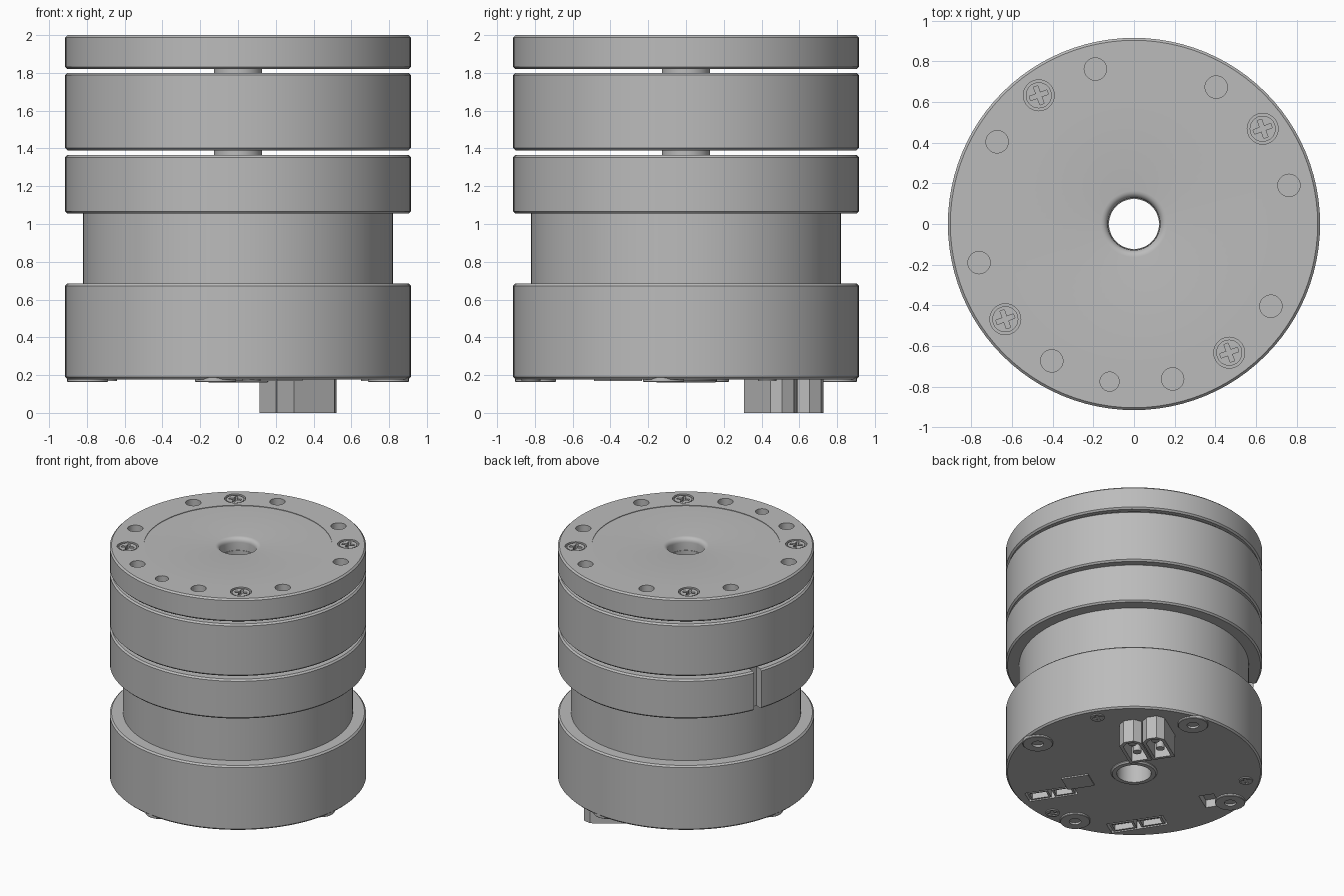
import bpy, bmesh, math
from mathutils import Matrix, Vector

if "Cube" in bpy.data.objects:
    bpy.data.objects.remove(bpy.data.objects["Cube"], do_unlink=True)

metal = bpy.data.materials.new("grey_metal")
metal.use_nodes = True
GREY = (0.5, 0.5, 0.5, 1)
metal.diffuse_color = GREY
metal.node_tree.nodes["Principled BSDF"].inputs["Base Color"].default_value = GREY

BORE, RIM = 0.128, 0.915
BOARD = math.radians(33)     # direction in which the underside parts are laid out


def finish(name, bm, at=(0, 0, 0), turn=0.0):
    bmesh.ops.recalc_face_normals(bm, faces=bm.faces[:])
    bm.transform(Matrix.Translation(at) @ Matrix.Rotation(turn, 4, 'Z'))
    mesh = bpy.data.meshes.new(name)
    bm.to_mesh(mesh)
    bm.free()
    mesh.materials.append(metal)
    ob = bpy.data.objects.new(name, mesh)
    bpy.context.collection.objects.link(ob)
    return ob


def select(ob):
    bpy.ops.object.select_all(action='DESELECT')
    ob.select_set(True)
    bpy.context.view_layer.objects.active = ob


def smooth(ob):
    select(ob)
    bpy.ops.object.shade_smooth_by_angle(angle=math.radians(30))
    return ob


def lathe(name, profile, at=(0, 0, 0), steps=96):
    """Turn a closed (radius, height) loop around z."""
    bm = bmesh.new()
    rows = []
    for i in range(steps):
        a = math.tau * i / steps
        rows.append([bm.verts.new((r * math.cos(a), r * math.sin(a), z)) for r, z in profile])
    n = len(profile)
    for i in range(steps):
        a, b = rows[i], rows[(i + 1) % steps]
        for j in range(n):
            k = (j + 1) % n
            bm.faces.new((a[j], b[j], b[k], a[k]))
    return smooth(finish(name, bm, at))


def ring(name, inner, outer, z0, z1, bevel=0.012, at=(0, 0, 0), steps=96):
    return lathe(name, [(inner, z0), (outer - bevel, z0), (outer, z0 + bevel),
                        (outer, z1 - bevel), (outer - bevel, z1), (inner, z1)], at, steps)


def prism(name, outline, z0, z1, at=(0, 0), turn=0.0):
    bm = bmesh.new()
    face = bm.faces.new([bm.verts.new((x, y, z0)) for x, y in outline])
    up = bmesh.ops.extrude_face_region(bm, geom=[face])
    bmesh.ops.translate(bm, vec=(0, 0, z1 - z0),
                        verts=[v for v in up["geom"] if isinstance(v, bmesh.types.BMVert)])
    return finish(name, bm, (at[0], at[1], 0), turn)


def box(name, sx, sy, z0, z1, at, turn=0.0):
    x, y = sx / 2, sy / 2
    return prism(name, [(-x, -y), (x, -y), (x, y), (-x, y)], z0, z1, at, turn)


def disc(name, r, z0, z1, at, steps=32):
    pts = [(r * math.cos(math.tau * i / steps), r * math.sin(math.tau * i / steps))
           for i in range(steps)]
    return smooth(prism(name, pts, z0, z1, at))


def cut(target, cutters):
    for c in cutters:
        m = target.modifiers.new("cut", 'BOOLEAN')
        m.operation, m.solver, m.object = 'DIFFERENCE', 'EXACT', c
        select(target)
        bpy.ops.object.modifier_apply(modifier=m.name)
        bpy.data.objects.remove(c, do_unlink=True)
    smooth(target)


def cross_screw(name, r, z0, z1, at, turn, z_cut):
    head = disc(name, r, z0, z1, at)
    w = 0.022
    c = r * 0.72
    arm = [(c, -w / 2), (c, w / 2), (w / 2, w / 2)]
    star = []
    for q in range(4):
        rot = Matrix.Rotation(q * math.pi / 2, 2)
        star += [tuple(rot @ Vector(p)) for p in arm]
    cut(head, [prism("cross_cutter", star, z_cut[0], z_cut[1], at, turn)])


# Stacked body sections
base = ring("base_housing", BORE, RIM, 0.178, 0.685)
ring("neck", BORE, 0.82, 0.68, 1.06, 0.002)
collar = ring("slotted_ring", BORE, RIM, 1.055, 1.365)
ring("upper_housing", BORE, RIM, 1.39, 1.8)
ring("hollow_shaft", BORE - 0.005, BORE, 0.2, 1.9, 0.001, steps=48)

# Output plate with rounded bore and a fine step around the centre
fillet = [(BORE + 0.035 * (1 - math.sin(t)), 1.961 + 0.035 * math.cos(t))
          for t in [math.pi / 2 * i / 5 for i in range(6)]]
plate = lathe("output_plate", [(BORE, 1.82), (RIM - 0.012, 1.82), (RIM, 1.832), (RIM, 1.988),
                               (RIM - 0.012, 2.0), (0.672, 2.0), (0.672, 1.996)] + fillet)

# Mounting holes and countersunk screws on the plate
holes = []
for quarter in range(4):
    for start in (14, 59):
        a = math.radians(start + 90 * quarter)
        holes.append(disc("hole_cutter", 0.055, 1.9, 2.1,
                          (0.785 * math.cos(a), 0.785 * math.sin(a))))
holes.append(disc("pin_hole_cutter", 0.047, 1.9, 2.1, (-0.12, -0.775)))
screws = []
for quarter in range(4):
    a = math.radians(36.5 + 90 * quarter)
    screws.append((0.787 * math.cos(a), 0.787 * math.sin(a)))
holes += [disc("recess_cutter", 0.076, 1.96, 2.1, p) for p in screws]
cut(plate, holes)
for i, p in enumerate(screws):
    cross_screw(f"plate_screw_{i + 1}", 0.064, 1.94, 1.995, p, 0.35 + i * math.pi / 2, (1.965, 2.1))

# Cable slot in the side of the ring
a = math.radians(159)
cut(collar, [box("slot_cutter", 0.14, 0.065, 1.0, 1.4,
                 (0.92 * math.cos(a), 0.92 * math.sin(a)), a)])

# Underside pockets for small sockets: centre, size
pockets = [((0.25, -0.62), 0.12, 0.36), ((-0.50, -0.56), 0.13, 0.42), ((-0.68, 0.03), 0.17, 0.11)]
cut(base, [box("pocket_cutter", sx, sy, 0.1, 0.24, p, BOARD) for p, sx, sy in pockets])
for i, (p, sx, sy) in enumerate(pockets[:2]):
    for k in (-1, 1):
        side = Vector((-math.sin(BOARD), math.cos(BOARD))) * k * sy / 4
        q = Vector(p) + side
        socket = box(f"small_socket_{i + 1}_{'a' if k < 0 else 'b'}",
                     sx * 0.8, sy * 0.42, 0.18, 0.245, q, BOARD)
        cut(socket, [box("socket_cutter", sx * 0.6, sy * 0.34, 0.1, 0.225, q, BOARD)])

# Underside fittings
ring("bore_collar", BORE - 0.005, 0.165, 0.162, 0.2, 0.01, steps=48)
box("chip", 0.16, 0.2, 0.168, 0.2, (0.22, -0.36), BOARD)
for quarter in range(4):
    a = math.radians(-8.5 + 90 * quarter)
    ring(f"mounting_boss_{quarter + 1}", 0.042, 0.108, 0.163, 0.2, 0.004,
         (0.805 * math.cos(a), 0.805 * math.sin(a), 0), 40)
for i, p in enumerate([(0.7, 0.43), (-0.69, 0.42), (0.07, -0.82)]):
    cross_screw(f"board_screw_{i + 1}", 0.05, 0.17, 0.22, p, BOARD, (0.1, 0.185))

# Two power connectors with chamfered outer corners, sockets and pins
L, W, C = 0.15, 0.082, 0.045
shell = [(-L, -W), (L - C, -W), (L, -W + C), (L, W - C), (L - C, W), (-L, W)]
long_dir = Vector((math.cos(BOARD), math.sin(BOARD)))
side_dir = Vector((-math.sin(BOARD), math.cos(BOARD)))
for label, k in (("right", -1), ("left", 1)):
    p = Vector((0.33, 0.53)) + side_dir * k * 0.086
    body = prism(f"power_connector_{label}", shell, 0, 0.2, p, BOARD)
    inner = [(x * 0.84, y * 0.72) for x, y in shell]
    cut(body, [prism("connector_cutter", inner, -0.1, 0.12, p, BOARD)])
    for end in (-1, 1):
        disc(f"{label}_pin_{'inner' if end < 0 else 'outer'}", 0.03, 0.03, 0.13,
             p + long_dir * end * 0.06, 20)
